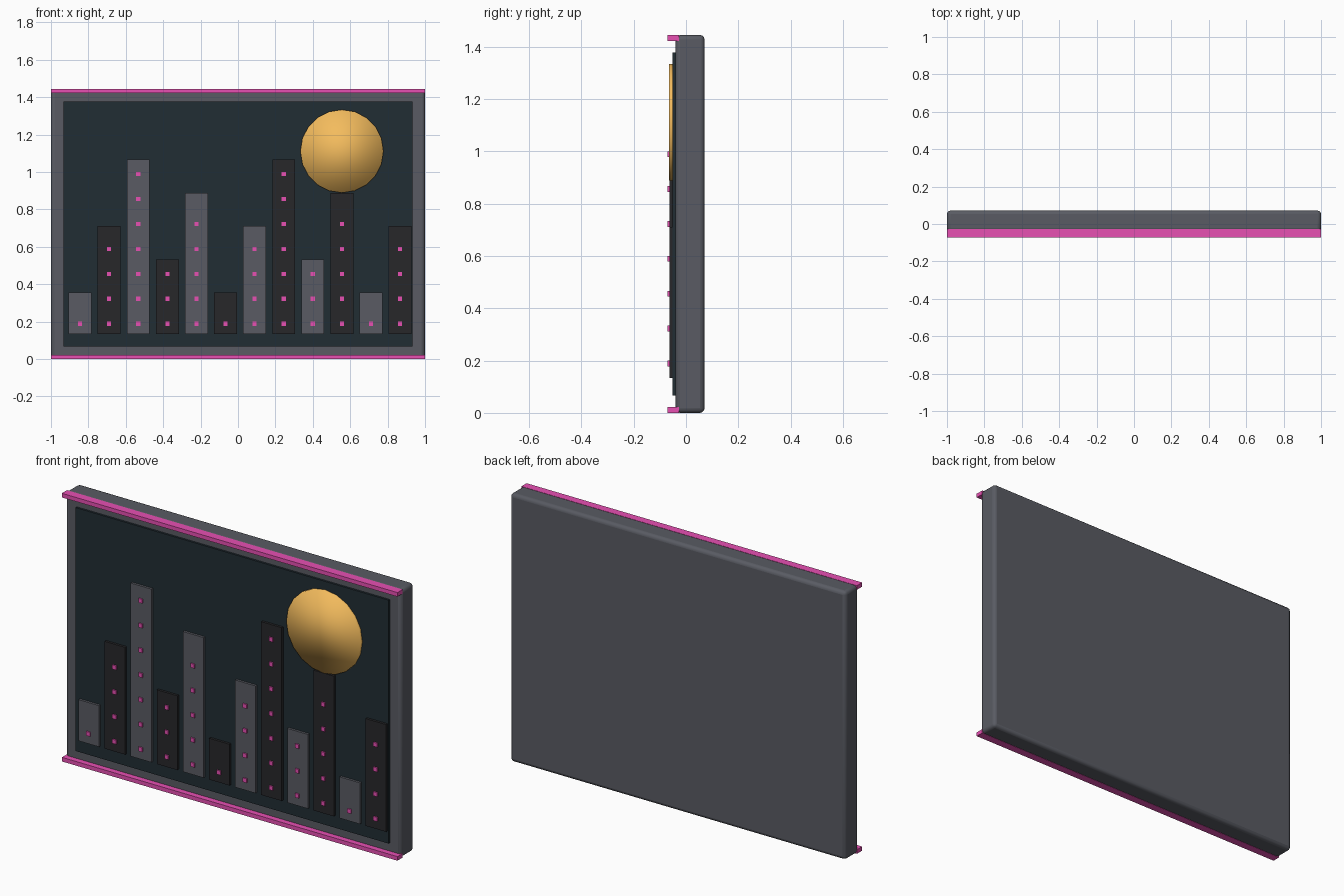
import bpy

if "Cube" in bpy.data.objects:
    bpy.data.objects.remove(bpy.data.objects["Cube"])

U = 2 / 9  # design unit: the frame is 9 x 6.5 units


def material(name, rgb):
    m = bpy.data.materials.new(name)
    m.diffuse_color = (*rgb, 1)
    m.use_nodes = True
    m.node_tree.nodes["Principled BSDF"].inputs["Base Color"].default_value = m.diffuse_color
    return m


FRAME = material("slate", (0.10, 0.105, 0.125))
NIGHT = material("night_blue", (0.015, 0.026, 0.034))
DARK = material("charcoal", (0.02, 0.02, 0.023))
PINK = material("pink", (0.80, 0.08, 0.45))
GOLD = material("gold", (0.90, 0.50, 0.11))


def box(name, x, z, w, h, y0, y1, mat):
    """Box centred on x, with its bottom at z, running from y0 to y1."""
    bpy.ops.mesh.primitive_cube_add(size=1, location=(x, (y0 + y1) / 2, z + h / 2))
    o = bpy.context.object
    o.name = name
    o.scale = (w, y1 - y0, h)
    bpy.ops.object.transform_apply(location=False, rotation=False, scale=True)
    o.data.materials.append(mat)
    return o


# Rounded frame slab
frame = box("frame", 0, 0, 2, 6.5 * U, -0.04, 0.071, FRAME)
bevel = frame.modifiers.new("Bevel", "BEVEL")
bevel.width = 0.018
bevel.segments = 3
bpy.ops.object.shade_smooth_by_angle()

# Picture panel
box("picture_panel", 0, 0.3 * U, 8.4 * U, 5.9 * U, -0.051, -0.03, NIGHT)

# Glowing strips along top and bottom
for name, z in (("bottom_strip", 0), ("top_strip", 6.4 * U)):
    box(name, 0, z, 2, 0.1 * U, -0.071, -0.027, PINK)

# Skyline with a column of lit windows on each building
for i in range(12):
    x = (-3.8 + 0.7 * i) * U
    step = (i * 2) % 5
    height = 1 + 0.8 * step
    box(f"building_{i + 1}", x, 0.6 * U, 0.55 * U, height * U,
        -0.064, -0.045, DARK if i % 2 else FRAME)
    for j in range((1, 3, 4, 5, 7)[step]):
        box(f"window_{i + 1}_{j + 1}", x, (0.8 + 0.6 * j) * U, 0.1 * U, 0.1 * U,
            -0.071, -0.06, PINK)

# Moon disc, smooth shaded across its rim
bpy.ops.mesh.primitive_cylinder_add(vertices=20, radius=U, depth=0.022,
                                    location=(2.5 * U, -0.054, 5 * U),
                                    rotation=(1.5707963, 0, 0))
moon = bpy.context.object
moon.name = "moon"
moon.data.materials.append(GOLD)
bpy.ops.object.shade_smooth()
